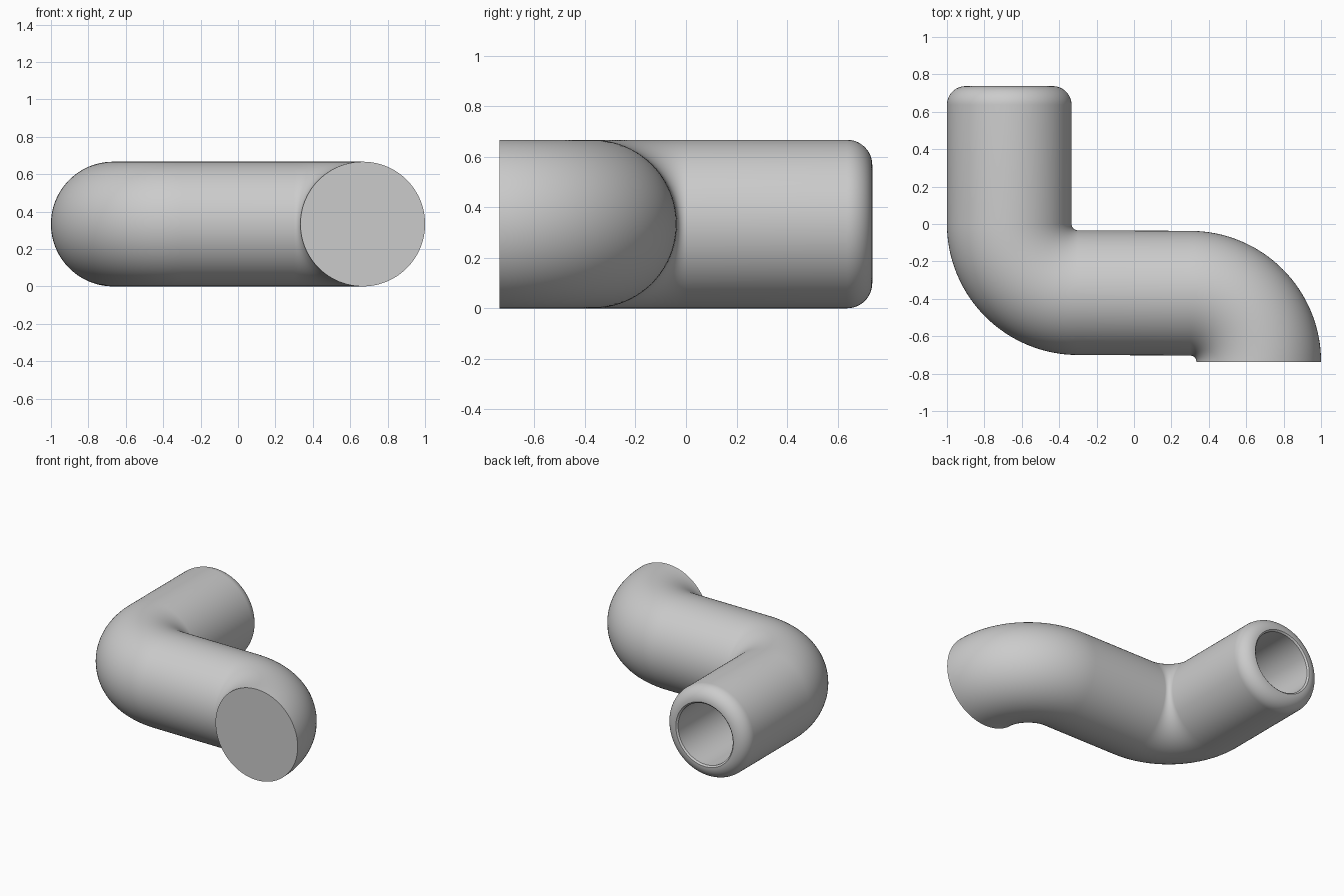
import bpy, bmesh, math
from mathutils import Vector

if "Cube" in bpy.data.objects:
    bpy.data.objects.remove(bpy.data.objects["Cube"], do_unlink=True)

R, BORE, LIP = 1 / 3, 0.222, 0.1      # outer radius, bore radius, lip rounding
BEND = 0.367                          # centreline radius of both elbows
END_Y = 0.737                         # pipe runs from y = END_Y to y = -END_Y
SIDES, STEPS = 96, 32

grey = bpy.data.materials.new("light grey")
grey.use_nodes = True
grey.diffuse_color = (0.6, 0.6, 0.6, 1)
grey.node_tree.nodes["Principled BSDF"].inputs["Base Color"].default_value = (0.6, 0.6, 0.6, 1)


def elbow(cx, cy, start, turn):
    """Centre points and travel angles around a quarter bend."""
    out = []
    for i in range(STEPS + 1):
        a = start + turn * (math.pi / 2) * i / STEPS
        out.append((cx + BEND * math.cos(a), cy + BEND * math.sin(a), a + turn * math.pi / 2))
    return out


# Centreline through both elbows
path = elbow(-0.3, 0, math.pi, 1) + elbow(0.3, -END_Y, math.pi / 2, -1)

# Stations: x, y, travel angle, radius
mouth_x, down = -0.3 - BEND, -math.pi / 2
stations = []
# Bore, from its blind end out to the mouth
stations += [(x, y, a, BORE) for x, y, a in reversed(path[:-1])]
stations += [(mouth_x, END_Y - 0.01, down, BORE), (mouth_x, END_Y, down, R - LIP)]
# Rounded lip
for i in range(1, 13):
    t = math.pi / 2 * i / 12
    stations.append((mouth_x, END_Y - LIP + LIP * math.cos(t), down, R - LIP + LIP * math.sin(t)))
# Outer wall to the closed end
stations += [(x, y, a, R) for x, y, a in path]

bm = bmesh.new()
rings = []
for x, y, a, r in stations:
    side = Vector((-math.sin(a), math.cos(a), 0))
    ring = []
    for k in range(SIDES):
        t = 2 * math.pi * k / SIDES
        ring.append(bm.verts.new(Vector((x, y, R)) + side * (r * math.cos(t)) + Vector((0, 0, r * math.sin(t)))))
    rings.append(ring)
for p, q in zip(rings, rings[1:]):
    for k in range(SIDES):
        n = (k + 1) % SIDES
        bm.faces.new((p[k], p[n], q[n], q[k]))
# Blind end of the bore and flat outer end
bm.faces.new(rings[0])
bm.faces.new(rings[-1])
bmesh.ops.recalc_face_normals(bm, faces=bm.faces)

mesh = bpy.data.meshes.new("bent_pipe")
bm.to_mesh(mesh)
bm.free()
mesh.materials.append(grey)
pipe = bpy.data.objects.new("bent_pipe", mesh)
bpy.context.collection.objects.link(pipe)

bpy.ops.object.select_all(action="DESELECT")
pipe.select_set(True)
bpy.context.view_layer.objects.active = pipe
bpy.ops.object.shade_smooth_by_angle(angle=math.radians(40))
